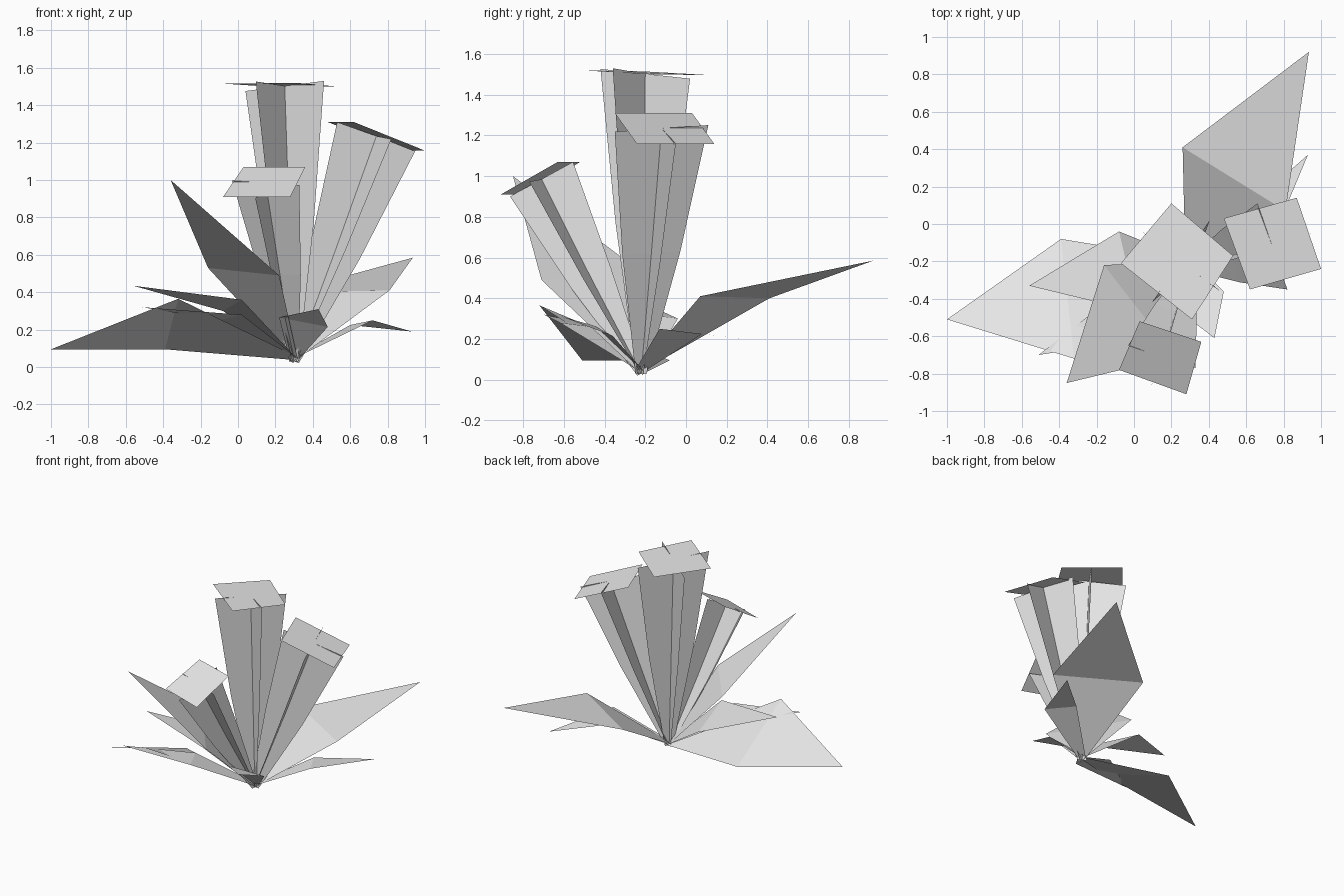
import bpy
from mathutils import Vector as V

if "Cube" in bpy.data.objects:
    bpy.data.objects.remove(bpy.data.objects["Cube"])

grey = bpy.data.materials.new("pale_grey")
grey.diffuse_color = (0.8, 0.8, 0.8, 1)
grey.use_nodes = True
grey.node_tree.nodes["Principled BSDF"].inputs["Base Color"].default_value = grey.diffuse_color
ROOT = V((0.30, -0.22, 0.04))


def mesh_object(name, verts, faces):
    me = bpy.data.meshes.new(name)
    me.from_pydata([tuple(v) for v in verts], [], faces)
    me.materials.append(grey)
    ob = bpy.data.objects.new(name, me)
    bpy.context.collection.objects.link(ob)
    return ob


def card(name, top, half):
    """Flat strip that widens from the root to the top, with one bend halfway."""
    mid = ROOT.lerp(top, 0.5) - V((0, 0, 0.015))
    verts = []
    for centre, width in ((ROOT - V((0, 0, 0.01)), 0.12), (mid, 0.62), (top, 1.0)):
        verts += [centre - half * width, centre + half * width]
    mesh_object(name, verts, [(0, 1, 3, 2), (2, 3, 5, 4)])


def leaf(name, left, right, tip):
    """Kite shaped blade: narrow foot, wide shoulders, pointed tip."""
    left, right, tip = V(left), V(right), V(tip)
    foot = (right - left).normalized() * 0.03
    base = ROOT + V((0, 0, 0.01))
    ob = mesh_object(name, [base - foot, base + foot, right, left, tip],
                     [(0, 1, 2, 3), (3, 2, 4)])
    if sum(p.normal.z for p in ob.data.polygons) < 0:
        ob.data.flip_normals()


# Flower stalks: two crossed cards and a square cap each
# (four cap corners, then the half-spans of the two cards)
stalks = {
    "tall": ([(0.20, 0.11, 1.497), (-0.07, -0.21, 1.515), (0.31, -0.51, 1.52), (0.53, -0.17, 1.50)],
             (0.25, -0.20, 1.503), (0.21, -0.16, 0.027), (-0.155, -0.22, 0.024)),
    "right": ([(0.48, 0.03, 1.31), (0.62, -0.35, 1.31), (1.0, -0.24, 1.157), (0.87, 0.14, 1.157)],
              (0.74, -0.12, 1.235), (-0.08, 0.23, 0.016), (0.21, 0.07, -0.075)),
    "front": ([(0.03, -0.52, 1.07), (-0.08, -0.78, 0.91), (0.28, -0.91, 0.91), (0.36, -0.63, 1.07)],
              (0.148, -0.71, 0.985), (-0.18, 0.06, 0.012), (0.055, 0.155, 0.085)),
}
for name, (cap, top, half_a, half_b) in stalks.items():
    mesh_object(name + "_flower_cap", [V(c) for c in cap], [(0, 1, 2, 3)])
    card(name + "_stalk_card_a", V(top), V(half_a))
    card(name + "_stalk_card_b", V(top), V(half_b))

# Leaves: two shoulder points and the tip
leaf("back_leaf", (0.26, 0.41, 0.40), (0.81, 0.07, 0.41), (0.935, 0.92, 0.585))
leaf("right_leaf", (0.60, 0.08, 0.225), (0.72, -0.13, 0.25), (0.93, 0.37, 0.19))
leaf("upright_leaf", (0.22, -0.71, 0.49), (-0.16, -0.22, 0.53), (-0.36, -0.85, 1.0))
leaf("long_left_leaf", (-0.32, -0.72, 0.365), (-0.39, -0.08, 0.095), (-1.0, -0.51, 0.095))
leaf("left_leaf", (0.02, -0.47, 0.36), (-0.08, -0.04, 0.30), (-0.56, -0.33, 0.435))
leaf("low_leaf", (0.02, -0.62, 0.28), (-0.10, -0.38, 0.25), (-0.51, -0.70, 0.32))
leaf("front_leaf", (0.48, -0.36, 0.215), (0.22, -0.45, 0.265), (0.43, -0.61, 0.31))
